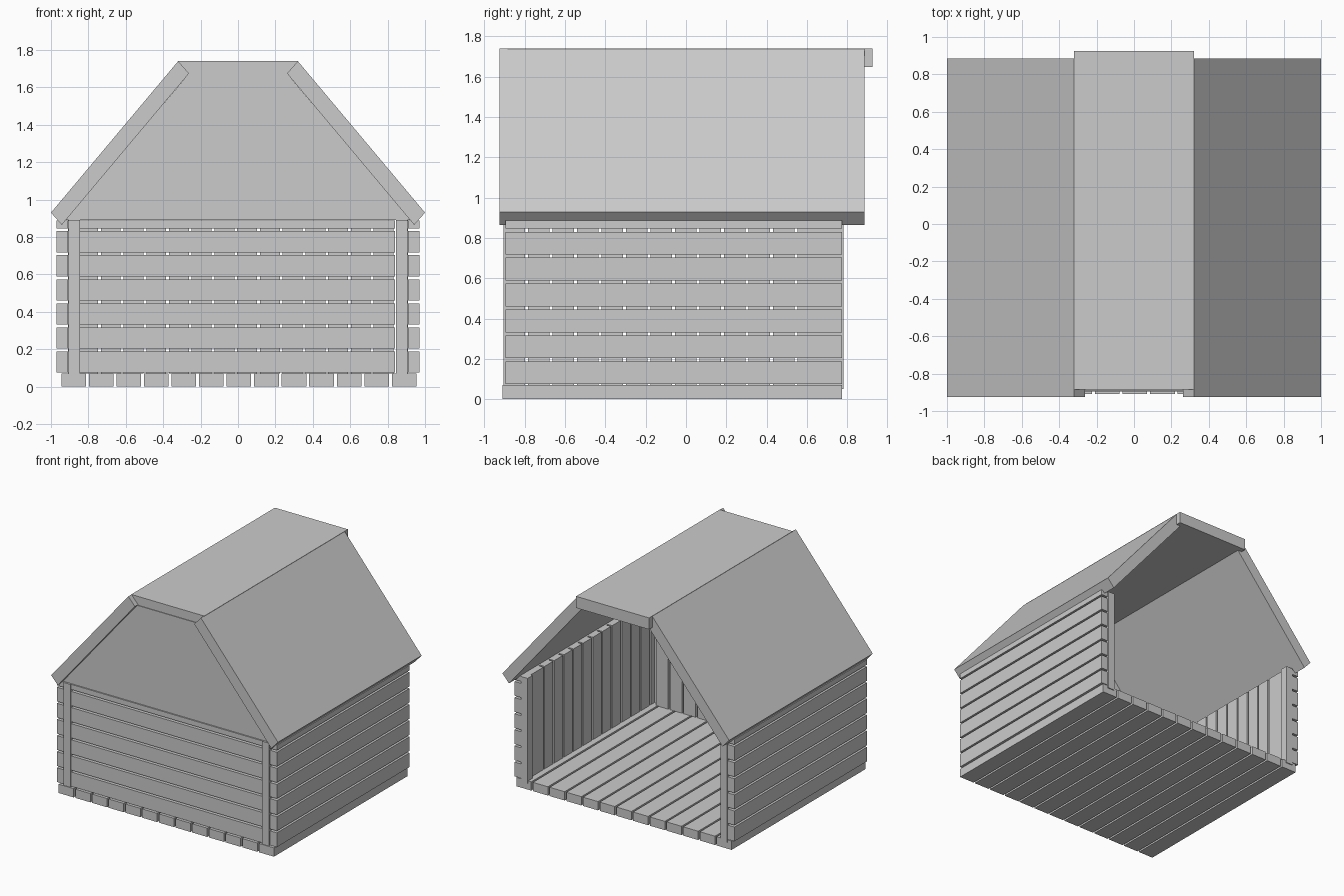
import bpy

if "Cube" in bpy.data.objects:
    bpy.data.objects.remove(bpy.data.objects["Cube"])


def prism(name, profile, y0, y1):
    """Extrude an x-z outline along y."""
    n = len(profile)
    verts = [(x, y, z) for y in (y0, y1) for x, z in profile]
    faces = [list(range(n)), list(range(2 * n - 1, n - 1, -1))]
    faces += [(i, i + n, (i + 1) % n + n, (i + 1) % n) for i in range(n)]
    me = bpy.data.meshes.new(name)
    me.from_pydata(verts, [], faces)
    # make the normals consistent
    import bmesh
    bm = bmesh.new()
    bm.from_mesh(me)
    bmesh.ops.recalc_face_normals(bm, faces=bm.faces)
    bm.to_mesh(me)
    bm.free()
    ob = bpy.data.objects.new(name, me)
    bpy.context.collection.objects.link(ob)
    return ob


def box(name, x0, x1, y0, y1, z0, z1):
    return prism(name, [(x0, z0), (x1, z0), (x1, z1), (x0, z1)], y0, y1)


GAP = 0.015
WALL_TOP = 0.887

# floor planks
for i in range(13):
    x = -0.945 + i * 0.1473
    box("floor_plank", x, x + 0.132, -0.91, 0.775, 0, 0.07)

# horizontal cladding on the front and both sides; the top row is cut short
for i in range(7):
    z0 = 0.075 + i * 0.1285
    z1 = min(z0 + 0.1285 - GAP, WALL_TOP)
    box("front_board", -0.85, 0.84, -0.895, -0.85, z0, z1)
    for s in (-1, 1):
        box("side_board", s * 0.91, s * 0.97, -0.895, 0.775, z0, z1)

# vertical slats lining the front wall
for i in range(14):
    x = -0.855 + i * 0.1215
    box("front_inner_slat", x, x + 0.1215 - GAP, -0.85, -0.81, 0.07, WALL_TOP)

# vertical slats lining the side walls
for i in range(13):
    y0 = max(-0.905 + i * 0.1215, -0.85)
    y1 = 0.72 if i == 12 else -0.905 + (i + 1) * 0.1215 - GAP
    for s in (-1, 1):
        box("side_inner_slat", s * 0.87, s * 0.91, y0, y1, 0.07, WALL_TOP)

# corner posts
for s in (-1, 1):
    box("front_post", s * 0.845, s * 0.905, -0.905, -0.845, 0.07, 0.89)
    box("back_post", s * 0.85, s * 0.91, 0.72, 0.782, 0.05, 0.89)

# front gable
prism("gable_panel", [(-0.925, 0.89), (0.925, 0.89), (0.265, 1.67), (-0.265, 1.67)], -0.89, -0.85)

# sloping roof panels, square-cut at the ends
for s in (-1, 1):
    prism("roof_side", [(s * 1.0, 0.93), (s * 0.32, 1.74), (s * 0.262, 1.675), (s * 0.942, 0.865)],
          -0.925, 0.885)

# flat roof cap
box("roof_top", -0.322, 0.322, -0.885, 0.925, 1.648, 1.74)
